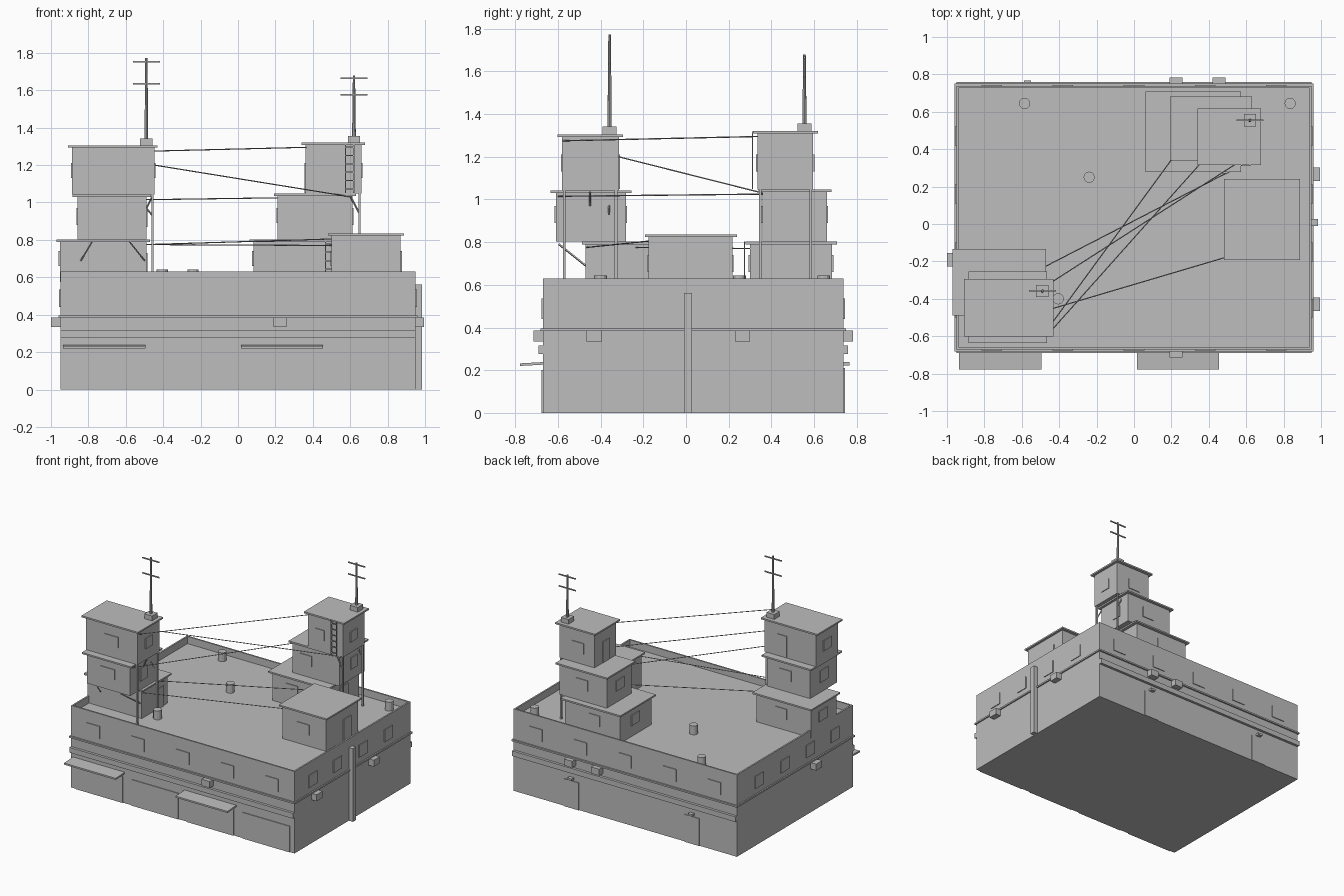
import bpy, bmesh, math
from mathutils import Vector

if "Cube" in bpy.data.objects:
    bpy.data.objects.remove(bpy.data.objects["Cube"])

mat = bpy.data.materials.new("plain_grey")
mat.diffuse_color = (0.51, 0.51, 0.51, 1)
mat.use_nodes = True
mat.node_tree.nodes["Principled BSDF"].inputs["Base Color"].default_value = mat.diffuse_color


def finish(name, bm):
    me = bpy.data.meshes.new(name)
    bmesh.ops.recalc_face_normals(bm, faces=bm.faces)
    bm.to_mesh(me)
    bm.free()
    me.materials.append(mat)
    ob = bpy.data.objects.new(name, me)
    bpy.context.collection.objects.link(ob)
    return ob


def add_box(bm, x0, x1, y0, y1, z0, z1):
    vs = bmesh.ops.create_cube(bm, size=1)["verts"]
    for v in vs:
        v.co = Vector((x0 if v.co.x < 0 else x1, y0 if v.co.y < 0 else y1, z0 if v.co.z < 0 else z1))


def boxes(name, *dims):
    bm = bmesh.new()
    for d in dims:
        add_box(bm, *d)
    return finish(name, bm)


def rod(name, a, b, r, r2=None, sides=6):
    a, b = Vector(a), Vector(b)
    bm = bmesh.new()
    bmesh.ops.create_cone(bm, cap_ends=True, segments=sides, radius1=r,
                          radius2=r if r2 is None else r2, depth=(b - a).length)
    q = (b - a).to_track_quat('Z', 'Y')
    for v in bm.verts:
        v.co = q @ v.co + (a + b) / 2
    return finish(name, bm)


X0, X1, Y0, Y1 = -0.95, 0.95, -0.67, 0.738
TOP, DECK = 0.63, 0.575


def plate(name, side, rect, u, w, z0, z1, t=0.006):
    """Thin plate on one side (f, b, l, r) of a block, centred at u along the wall."""
    x0, x1, y0, y1 = rect
    d = {"f": (u - w / 2, u + w / 2, y0 - t, y0), "b": (u - w / 2, u + w / 2, y1, y1 + t),
         "l": (x0 - t, x0, u - w / 2, u + w / 2), "r": (x1, x1 + t, u - w / 2, u + w / 2)}[side]
    return boxes(name, (*d, z0, z1))


# Main block with a sunken roof deck behind a parapet
bm = bmesh.new()
add_box(bm, X0, X1, Y0, Y1, 0, TOP)
bm.faces.ensure_lookup_table()
top = max(bm.faces, key=lambda f: f.calc_center_median().z)
bmesh.ops.inset_individual(bm, faces=[top], thickness=0.017)
inner = bmesh.ops.extrude_face_region(bm, geom=[top])
bmesh.ops.translate(bm, vec=(0, 0, DECK - TOP),
                    verts=[g for g in inner["geom"] if isinstance(g, bmesh.types.BMVert)])
bmesh.ops.delete(bm, geom=[top], context='FACES_ONLY')
finish("main_block", bm)

# Ledges around the walls
boxes("upper_band", (X0 - .01, X1 + .01, Y0 - .012, Y1 + .012, .384, .396))
boxes("front_ledge", (X0, X1, Y0 - .02, Y0, .275, .315))
boxes("back_ledge", (X0, X1, Y1, Y1 + .02, .275, .315))

# Upper windows, shutters and back doors
block = (X0, X1, Y0, Y1)
for u in (-.76, -.38, 0, .38, .76):
    for s in "fb":
        plate("wall_window", s, block, u, .11, .44, .535)
for u in (-.45, -.15, .16, .47):
    for s in "lr":
        plate("wall_window", s, block, u, .1, .44, .535)
for u in (-.71, -.235, .235, .71):
    plate("shutter", "f", block, u, .4, 0, .2)
for u in (-.57, .455):
    plate("back_door", "b", block, u, .125, 0, .21)
    boxes("door_lamp", (u - .018, u + .018, Y1, Y1 + .028, .222, .238))

# Sloped shop canopies
for x in (-.715, .235):
    ob = boxes("canopy", (x - .22, x + .22, -.778, Y0, .22, .232))
    for v in ob.data.vertices:
        if v.co.y > -.7:
            v.co.z += .006

# Wall-mounted cooling units and a drain pipe
for x, y0, y1 in ((.225, Y0 - .045, Y0), (.225, Y1, Y1 + .045), (.455, Y1, Y1 + .045)):
    boxes("cooling_unit", (x - .035, x + .035, y0, y1, .335, .385))
for y, x0, x1 in ((-.43, X1, .995), (.265, X1, .995), (-.19, -1.0, X0)):
    boxes("cooling_unit", (x0, x1, y - .036, y + .036, .335, .385))
boxes("drain_pipe", (X1, .985, -.01, .028, 0, .562))

# Rooftop vents
for x, y in ((-.585, .645), (.835, .645), (-.24, .25), (-.405, -.4)):
    rod("roof_vent", (x, y, DECK), (x, y, .643), .03, sides=12)


def hut(name, body, roof, z0, z1, details):
    boxes(name + "_walls", (*body, z0, z1))
    boxes(name + "_roof", (*roof, z1, z1 + .012))
    for side, u, w, a, b in details:
        plate(name + "_opening", side, body, u, w, a, b)


# Front left stack of huts
hut("left_low_hut", (-.953, -.49, -.47, -.155), (-.97, -.47, -.488, -.135), DECK, .79,
    [("r", -.25, .08, DECK, .73), ("l", -.3, .1, .66, .74), ("b", -.7, .1, .66, .74)])
hut("left_mid_hut", (-.858, -.49, -.61, -.282), (-.884, -.465, -.635, -.255), .802, 1.03,
    [("f", -.68, .12, .89, .97), ("r", -.45, .08, .87, .97), ("l", -.45, .1, .88, .97), ("b", -.65, .1, .89, .97)])
hut("left_top_hut", (-.887, -.447, -.58, -.315), (-.91, -.43, -.602, -.295), 1.042, 1.293,
    [("f", -.67, .12, 1.13, 1.21), ("r", -.45, .08, 1.13, 1.21), ("b", -.6, .08, 1.05, 1.21), ("l", -.45, .1, 1.13, 1.21)])

# Back right stack of huts
hut("right_low_hut", (.082, .548, .3, .685), (.062, .572, .278, .708), DECK, .79,
    [("f", .25, .1, .66, .74), ("l", .5, .1, .66, .74), ("b", .3, .1, .66, .74), ("r", .5, .1, .66, .74)])
hut("right_mid_hut", (.212, .612, .358, .66), (.193, .632, .34, .682), .802, 1.035,
    [("f", .33, .1, .89, .97), ("l", .5, .1, .89, .97), ("b", .42, .1, .89, .97), ("r", .53, .08, .88, .97)])
hut("right_top_hut", (.362, .66, .335, .595), (.34, .68, .315, .618), 1.047, 1.308,
    [("r", .46, .08, 1.13, 1.21), ("l", .46, .08, 1.05, 1.21), ("b", .5, .1, 1.13, 1.21), ("f", .46, .08, 1.13, 1.21)])

# Single hut on the right
hut("side_hut", (.5, .87, -.175, .217), (.482, .888, -.192, .24), DECK, .823,
    [("r", .08, .09, DECK, .74), ("f", .68, .1, .66, .74), ("l", .02, .1, .66, .74), ("b", .7, .1, .66, .74)])

# Posts and struts under the overhanging huts
for x, ys, z in ((-.457, (-.57, -.328), 1.042), (.65, (.347, .585), 1.047)):
    for y in ys:
        boxes("support_post", (x - .006, x + .006, y - .006, y + .006, DECK, z))
for a, b in (((-.84, -.47, .69), (-.78, -.595, .79)), ((-.5, -.47, .69), (-.58, -.595, .79)),
             ((-.49, -.45, .97), (-.457, -.45, 1.035)), ((-.49, -.36, .97), (-.457, -.36, .93)),
             ((.6, .347, 1.035), (.65, .347, .94)), ((.6, .585, 1.035), (.65, .585, .94))):
    rod("strut", a, b, .005, sides=4)


def mast(x, y, z, top, bars):
    boxes("mast_base", (x - .033, x + .033, y - .033, y + .033, z, z + .038))
    rod("mast_pole", (x, y, z + .038), (x, y, top), .01, .006, 8)
    for h in bars:
        boxes("mast_crossbar", (x - .072, x + .072, y - .004, y + .004, h - .004, h + .004))


mast(-.49, -.358, 1.304, 1.772, (1.752, 1.635))
mast(.62, .555, 1.318, 1.68, (1.665, 1.575))


def ladder(x, y, w, z0, z1, n):
    parts = [(x + s * w / 2 - .003, x + s * w / 2 + .003, y - .003, y + .003, z0, z1) for s in (-1, 1)]
    for i in range(n):
        z = z0 + (i + .5) * (z1 - z0) / n
        parts.append((x - w / 2, x + w / 2, y - .003, y + .003, z - .003, z + .003))
    boxes("ladder", *parts)


ladder(.597, .312, .044, 1.05, 1.318, 6)
ladder(.485, .274, .036, DECK, .802, 5)

# Cables strung between the stacks
for a, b in (((-.447, -.575, 1.275), (.365, .335, 1.295)), ((-.447, -.315, 1.2), (.605, .36, 1.03)),
             ((-.49, -.6, 1.015), (.212, .36, 1.025)), ((-.49, -.468, .775), (.5, -.175, .805)),
             ((-.49, -.235, .775), (.548, .3, .77))):
    rod("cable", a, b, .003, sides=4)
